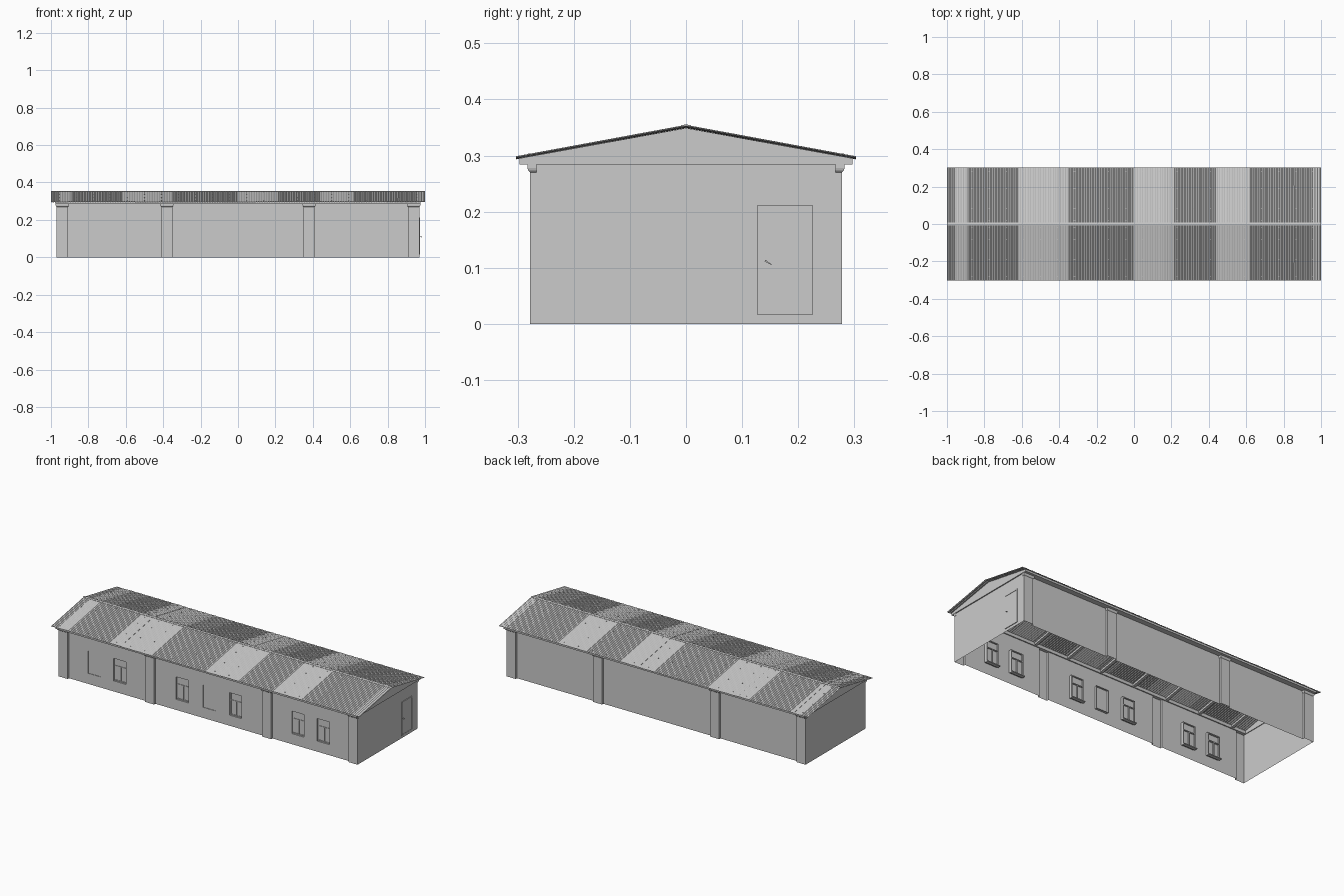
import bpy, bmesh, math

if "Cube" in bpy.data.objects:
    bpy.data.objects.remove(bpy.data.objects["Cube"])

W, D, TOP = 0.97, 0.278, 0.284     # wall half length, half depth, wall top
PANEL = 0.266                      # recessed panel plane
SLOPE = 0.056 / 0.303
PILASTERS = [(-W, -0.91), (-0.41, -0.35), (0.35, 0.41), (0.91, W)]
WINDOWS = [-0.745, -0.58, -0.175, 0.0, 0.17, 0.575, 0.74]
HW, Z0, Z1 = 0.04, 0.062, 0.194    # window half width, sill and head heights


def roof_z(y):
    return 0.352 - abs(y) * SLOPE


def finish(name, bm):
    bmesh.ops.remove_doubles(bm, verts=bm.verts, dist=1e-5)
    bmesh.ops.recalc_face_normals(bm, faces=bm.faces)
    me = bpy.data.meshes.new(name)
    bm.to_mesh(me)
    bm.free()
    ob = bpy.data.objects.new(name, me)
    bpy.context.collection.objects.link(ob)
    return ob


def quad(bm, *pts):
    bm.faces.new([bm.verts.new(p) for p in pts])


def add_prism(bm, prof, x0, x1):
    """Extrude a y-z profile along x."""
    a = [bm.verts.new((x0, y, z)) for y, z in prof]
    b = [bm.verts.new((x1, y, z)) for y, z in prof]
    n = len(prof)
    bm.faces.new(a)
    bm.faces.new(b[::-1])
    for i in range(n):
        bm.faces.new((a[i], b[i], b[(i + 1) % n], a[(i + 1) % n]))


def add_box(bm, x0, x1, y0, y1, z0, z1):
    add_prism(bm, [(y0, z0), (y1, z0), (y1, z1), (y0, z1)], x0, x1)


def chevron(half, offset, thick):
    """Gable-shaped strip following the roof slope."""
    up = [(y, roof_z(y) + offset) for y in (-half, 0, half)]
    return up + [(y, z - thick) for y, z in reversed(up)]


def long_wall(name, side, windows):
    """Thin wall: projecting pilasters, recessed panels, window reveals."""
    bm = bmesh.new()
    yo, yi, yr = side * D, side * PANEL, side * (PANEL - 0.014)
    for a, b in PILASTERS:
        quad(bm, (a, yo, 0), (b, yo, 0), (b, yo, TOP), (a, yo, TOP))
        for x in (a, b):
            if abs(x) < W:
                quad(bm, (x, yo, 0), (x, yi, 0), (x, yi, TOP), (x, yo, TOP))
    zs = [0, Z0, Z1, TOP]
    for p, q in zip(PILASTERS, PILASTERS[1:]):
        xs = [p[1]] + [c + s * HW for c in windows if p[1] < c < q[0] for s in (-1, 1)] + [q[0]]
        for i in range(len(xs) - 1):
            a, b = xs[i], xs[i + 1]
            for j in range(3):
                if i % 2 and j == 1:
                    loop = [(a, Z0), (b, Z0), (b, Z1), (a, Z1)]
                    for (u, v), (s, t) in zip(loop, loop[1:] + loop[:1]):
                        quad(bm, (u, yi, v), (s, yi, t), (s, yr, t), (u, yr, v))
                else:
                    quad(bm, (a, yi, zs[j]), (b, yi, zs[j]), (b, yi, zs[j + 1]), (a, yi, zs[j + 1]))
    finish(name, bm)


long_wall("front_wall", -1, WINDOWS)
long_wall("back_wall", 1, [])

# End walls
for name, x in (("left_end_wall", -W), ("right_end_wall", W)):
    bm = bmesh.new()
    quad(bm, (x, -D, 0), (x, D, 0), (x, D, TOP), (x, -D, TOP))
    finish(name, bm)

# Flared pilaster caps and eave fascia
for name, s in (("front", -1), ("back", 1)):
    bm = bmesh.new()
    for a, b in PILASTERS:
        rings = []
        for e, z in ((0.0, 0.270), (0.003, 0.273), (0.0045, 0.278), (0.0045, TOP)):
            rings.append([(a - e, s * PANEL, z), (a - e, s * (D + e), z),
                          (b + e, s * (D + e), z), (b + e, s * PANEL, z)])
        for r, t in zip(rings, rings[1:]):
            for k in range(3):
                quad(bm, r[k], r[k + 1], t[k + 1], t[k])
    finish(name + "_pilaster_caps", bm)
    bm = bmesh.new()
    y0, y1 = s * (PANEL - 0.006), s * 0.297
    add_prism(bm, [(y0, TOP), (y1, TOP), (y1, roof_z(y1) - 0.002), (y0, roof_z(y0) - 0.002)], -0.976, 0.976)
    finish(name + "_eave_fascia", bm)

# Gables
for name, s in (("left_gable", -1), ("right_gable", 1)):
    bm = bmesh.new()
    e = 0.297
    add_prism(bm, [(-e, TOP), (e, TOP), (e, roof_z(e) - 0.002), (0, 0.349), (-e, roof_z(e) - 0.002)],
              s * 0.966, s * 0.976)
    finish(name, bm)

# Windows: panes, frames with crossbars, inner sills
for i, c in enumerate(WINDOWS):
    blank = i == 3
    bm = bmesh.new()
    y = -(PANEL - (0.003 if i in (0, 3) else 0.011))
    quad(bm, (c - HW, y, Z0), (c + HW, y, Z0), (c + HW, y, Z1), (c - HW, y, Z1))
    finish(f"window_pane_{i}", bm)
    if blank:
        continue
    bm = bmesh.new()
    ya, yb, t = -0.258, -0.248, 0.005
    for x in (c - HW, c + HW - t, c - t / 2):
        top = Z1 if x != c - t / 2 else 0.148
        add_box(bm, x, x + t, ya, yb, Z0, top)
    for z in (Z0, Z1 - t, 0.146):
        add_box(bm, c - HW, c + HW, ya, yb, z, z + t)
    add_box(bm, c - HW - 0.003, c + HW + 0.003, -0.256, -0.236, Z0 - 0.005, Z0)
    finish(f"window_frame_{i}", bm)

# Door with frame and lever handle
bm = bmesh.new()
ya, yb, za, zb, t = 0.127, 0.225, 0.016, 0.212, 0.005
add_box(bm, 0.962, 0.974, ya, ya + t, za, zb)
add_box(bm, 0.962, 0.974, yb - t, yb, za, zb)
for z in (za, zb - t):
    add_box(bm, 0.962, 0.974, ya + t, yb - t, z, z + t)
finish("door_frame", bm)
bm = bmesh.new()
add_box(bm, 0.964, 0.972, ya + t, yb - t, za + t, zb - t)
finish("door_leaf", bm)
bm = bmesh.new()
add_box(bm, 0.970, 0.980, 0.141, 0.144, 0.110, 0.113)
add_prism(bm, [(0.140, 0.111), (0.152, 0.105), (0.152, 0.107), (0.141, 0.114)], 0.978, 0.981)
finish("door_handle", bm)

# Corrugated roof sheets, alternately lapped at the seams
seams = [-1.0, -0.91, -0.55, 0.095, 0.715, 1.0]
for i in range(5):
    bm = bmesh.new()
    lift = 0.0012 * (i % 2)
    n = max(8, round((seams[i + 1] - seams[i]) / 0.0033))
    prev = None
    for k in range(n + 1):
        x = seams[i] + (seams[i + 1] - seams[i]) * k / n
        w = 0.0012 * math.sin(2 * math.pi * x / 0.0133)
        row = [bm.verts.new((x, y, roof_z(y) + w + lift)) for y in (-0.303, 0, 0.303)]
        if prev:
            for j in (0, 1):
                bm.faces.new((prev[j], row[j], row[j + 1], prev[j + 1]))
        prev = row
    ob = finish(f"roof_sheet_{i}", bm)
    m = ob.modifiers.new("thickness", "SOLIDIFY")
    m.thickness = 0.0015

# Ridge cap
bm = bmesh.new()
add_prism(bm, chevron(0.008, 0.0035, 0.0015), -1, 1)
finish("ridge_cap", bm)

# Roof screws
bm = bmesh.new()
for k in range(22):
    x = -0.955 + k * 0.091
    for y in (-0.28, -0.19, -0.085, -0.02, 0.02, 0.085, 0.19, 0.28):
        z = roof_z(y)
        add_box(bm, x - 0.0015, x + 0.0015, y - 0.0015, y + 0.0015, z, z + 0.003)
finish("roof_screws", bm)

# Rafters under the roof
bm = bmesh.new()
for k in range(9):
    x = -0.88 + k * 0.22
    add_prism(bm, chevron(0.285, -0.003, 0.012), x - 0.008, x + 0.008)
finish("rafters", bm)
